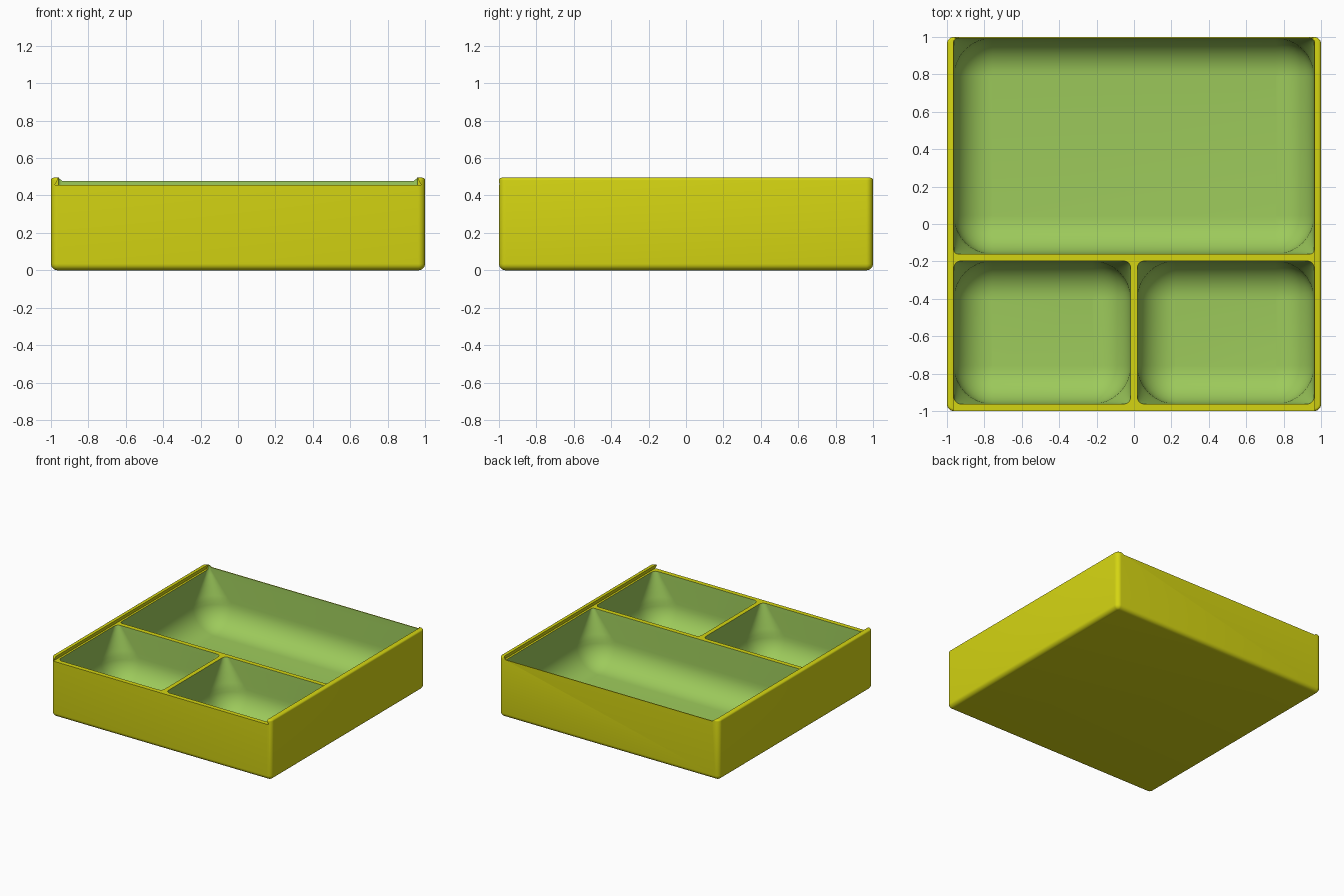
import bpy, bmesh
from math import sin, cos, pi

cube = bpy.data.objects.get("Cube")
if cube:
    bpy.data.objects.remove(cube, do_unlink=True)


def material(name, rgb):
    m = bpy.data.materials.new(name)
    m.use_nodes = True
    m.diffuse_color = (*rgb, 1)
    m.node_tree.nodes["Principled BSDF"].inputs["Base Color"].default_value = (*rgb, 1)
    return m


yellow = material("mustard yellow", (0.665, 0.665, 0.006))
green = material("leaf green", (0.337, 0.591, 0.105))


def rounded_ring(x0, x1, y0, y1, r, z, n=8):
    """Points of a rounded rectangle at height z, anticlockwise."""
    corners = [(x1 - r, y1 - r), (x0 + r, y1 - r), (x0 + r, y0 + r), (x1 - r, y0 + r)]
    pts = []
    for q, (cx, cy) in enumerate(corners):
        for i in range(n + 1):
            a = (q + i / n) * pi / 2
            pts.append((cx + r * cos(a), cy + r * sin(a), z))
    return pts


def loft(name, rings, mat):
    """Closed solid through a stack of equal rings."""
    bm = bmesh.new()
    loops = [[bm.verts.new(p) for p in ring] for ring in rings]
    for a, b in zip(loops, loops[1:]):
        for i in range(len(a)):
            j = (i + 1) % len(a)
            bm.faces.new((a[i], a[j], b[j], b[i]))
    bm.faces.new(loops[0])
    bm.faces.new(loops[-1])
    bmesh.ops.recalc_face_normals(bm, faces=bm.faces[:])
    mesh = bpy.data.meshes.new(name)
    bm.to_mesh(mesh)
    bm.free()
    mesh.materials.append(mat)
    ob = bpy.data.objects.new(name, mesh)
    bpy.context.collection.objects.link(ob)
    return ob


HEIGHT, LEDGE, FLOOR = 0.495, 0.457, 0.035


def outer_shell():
    """Block with rounded base edge, corners and rim."""
    base, rim, rings = 0.035, 0.014, []
    for i in range(7):
        a = i / 6 * pi / 2
        d = base * (1 - sin(a))
        rings.append(rounded_ring(d - 1, 1 - d, d - 1, 1 - d, 0.037 - d, base * (1 - cos(a))))
    for i in range(5):
        a = i / 4 * pi / 2
        d = rim * (1 - cos(a))
        rings.append(rounded_ring(d - 1, 1 - d, d - 1, 1 - d, 0.037 - d, HEIGHT - rim + rim * sin(a)))
    return loft("tray", rings, yellow)


def scoop(name, x0, x1, y0, y1, top_r, top):
    """Compartment whose corners widen downwards into a scooped floor."""
    big = 0.2
    rings = [rounded_ring(x0, x1, y0, y1, top_r, top)]
    for i in range(7):
        t = i / 6
        z = LEDGE + (FLOOR + big - LEDGE) * t
        rings.append(rounded_ring(x0, x1, y0, y1, top_r + (big + 0.005 - top_r) * t, z))
    for i in range(1, 11):
        a = i / 10 * pi / 2
        d = big * (1 - cos(a))
        rings.append(rounded_ring(x0 + d, x1 - d, y0 + d, y1 - d,
                                  big + 0.005 - d, FLOOR + big * (1 - sin(a))))
    return loft(name, rings, green)


def prism(name, profile, y0, y1):
    """Solid with an x-z profile drawn along y."""
    return loft(name, [[(x, y, z) for x, z in profile] for y in (y0, y1)], yellow)


tray = outer_shell()

# Dovetail lid slot open at the front, and the lowered rear edge
half = [(0.979, LEDGE), (0.964, 0.484), (0.964, 0.6)]
slot = half + [(-x, z) for x, z in reversed(half)]
low = [(0.938, 0.477), (0.957, 0.492), (0.957, 0.6)]
rear = low + [(-x, z) for x, z in reversed(low)]
cutters = [
    prism("lid_slot_cutter", slot, -1.1, 0.982),
    prism("rear_edge_cutter", rear, 0.95, 1.1),
    scoop("large_compartment_cutter", -0.962, 0.962, -0.16, 0.993, 0.02, 0.6),
    scoop("left_compartment_cutter", 0.018, 0.962, -0.962, -0.198, 0.035, 0.47),
    scoop("right_compartment_cutter", -0.962, -0.018, -0.962, -0.198, 0.035, 0.47),
]
for c in cutters:
    mod = tray.modifiers.new(c.name, "BOOLEAN")
    mod.operation = "DIFFERENCE"
    mod.solver = "EXACT"
    mod.material_mode = "TRANSFER"
    mod.object = c

# Bake the cuts and drop the cutters
bpy.context.view_layer.update()
baked = bpy.data.meshes.new_from_object(tray.evaluated_get(bpy.context.evaluated_depsgraph_get()))
tray.modifiers.clear()
tray.data = baked
for c in cutters:
    bpy.data.objects.remove(c, do_unlink=True)

bpy.ops.object.select_all(action="DESELECT")
tray.select_set(True)
bpy.context.view_layer.objects.active = tray
bpy.ops.object.shade_smooth_by_angle(angle=0.6)
